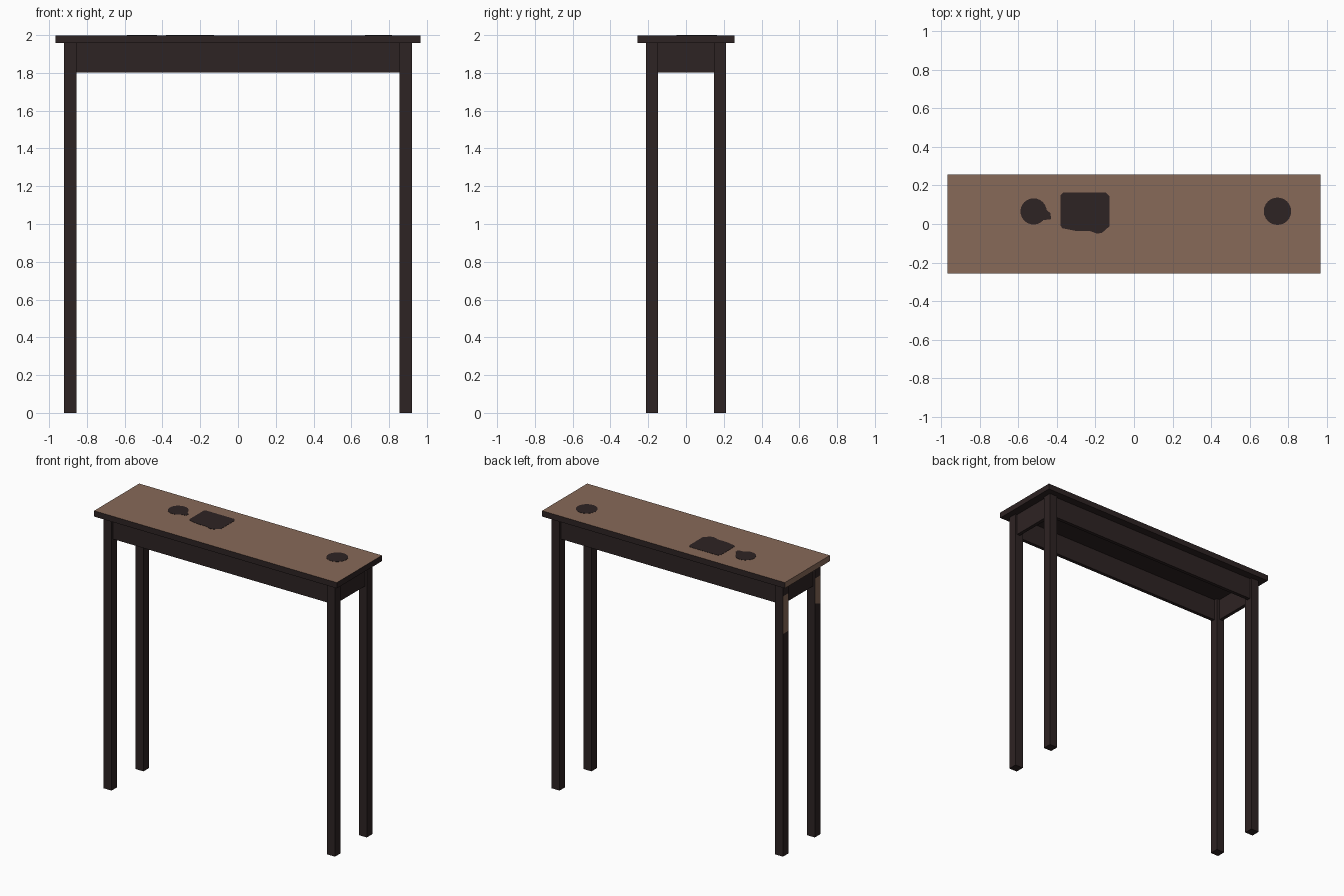
import bpy, bmesh, math
from mathutils import Vector

if "Cube" in bpy.data.objects:
    bpy.data.objects.remove(bpy.data.objects["Cube"])


def material(name, rgb):
    m = bpy.data.materials.new(name)
    m.diffuse_color = (*rgb, 1)
    m.use_nodes = True
    m.node_tree.nodes["Principled BSDF"].inputs["Base Color"].default_value = m.diffuse_color
    return m


DARK = material("dark_wood", (0.027, 0.017, 0.017))
BROWN = material("brown_wood", (0.245, 0.142, 0.098))


def add_object(name, bm, mats):
    bmesh.ops.recalc_face_normals(bm, faces=bm.faces[:])
    me = bpy.data.meshes.new(name)
    bm.to_mesh(me)
    bm.free()
    for m in mats:
        me.materials.append(m)
    ob = bpy.data.objects.new(name, me)
    bpy.context.collection.objects.link(ob)
    return ob


def box_bm(lo, hi):
    bm = bmesh.new()
    bmesh.ops.create_cube(bm, size=1)
    for v in bm.verts:
        v.co = Vector([(a + b) / 2 + c * (b - a) for a, b, c in zip(lo, hi, v.co)])
    return bm


# Table top: brown upper face and left end, dark elsewhere
TOP = 1.9985
bm = box_bm((-0.965, -0.256, 1.957), (0.965, 0.256, TOP))
bm.normal_update()
for f in bm.faces:
    f.material_index = 1 if f.normal.z > 0.5 or f.normal.x < -0.5 else 0
add_object("table_top", bm, [DARK, BROWN])

# Legs: the left pair has a worn brown patch on the outer face
LX, LY, W = 0.888, 0.181, 0.032
for sx, side in ((-1, "left"), (1, "right")):
    for sy, end, low, high, slope in ((-1, "front", 1.67, 1.86, 0.4), (1, "back", 1.60, 1.87, 0)):
        x, y = sx * LX, sy * LY
        bm = box_bm((x - W, y - W, 0), (x + W, y + W, 1.957))
        if sx < 0:
            for z, s in ((low, slope), (high, 0)):
                bmesh.ops.bisect_plane(bm, geom=bm.verts[:] + bm.edges[:] + bm.faces[:],
                                       plane_co=(x, y, z), plane_no=(0, -s, 1))
            bm.normal_update()
            for f in bm.faces:
                if f.normal.x < -0.5 and low < f.calc_center_median().z < high:
                    f.material_index = 1
        add_object(f"{end}_{side}_leg", bm, [DARK, BROWN])

# Apron boards, set slightly back from the outer leg faces
INSET, THICK = 0.014, 0.025
ox, oy = LX + W - INSET, LY + W - INSET
for s, a, b in ((-1, "front", "left"), (1, "back", "right")):
    y0, y1 = sorted((s * oy, s * (oy - THICK)))
    add_object(a + "_apron", box_bm((W - LX, y0, 1.803), (LX - W, y1, 1.957)), [DARK])
    x0, x1 = sorted((s * ox, s * (ox - THICK)))
    add_object(b + "_apron", box_bm((x0, W - LY, 1.803), (x1, LY - W, 1.957)), [DARK])


# Dark flat marks on the top
def plate(name, pts):
    bm = bmesh.new()
    f = bm.faces.new([bm.verts.new((x, y, 1.996)) for x, y in pts])
    ext = bmesh.ops.extrude_face_region(bm, geom=[f])["geom"]
    for v in ext:
        if isinstance(v, bmesh.types.BMVert):
            v.co.z = 2.0
    add_object(name, bm, [DARK])


def ring(cx, cy, r, n=24):
    return [(cx + r * math.cos(2 * math.pi * i / n), cy + r * math.sin(2 * math.pi * i / n))
            for i in range(n)]


plate("left_round_mark", ring(-0.52, 0.065, 0.068))
plate("left_mark_tail", [(-0.47, 0.02), (-0.43, 0.025), (-0.432, 0.055), (-0.455, 0.075)])
plate("right_round_mark", ring(0.743, 0.066, 0.071))
plate("square_mark", [(-0.38, -0.01), (-0.37, -0.022), (-0.30, -0.036), (-0.23, -0.036),
                      (-0.19, -0.05), (-0.165, -0.045), (-0.127, -0.012), (-0.127, 0.145),
                      (-0.145, 0.163), (-0.365, 0.163), (-0.38, 0.15)])
